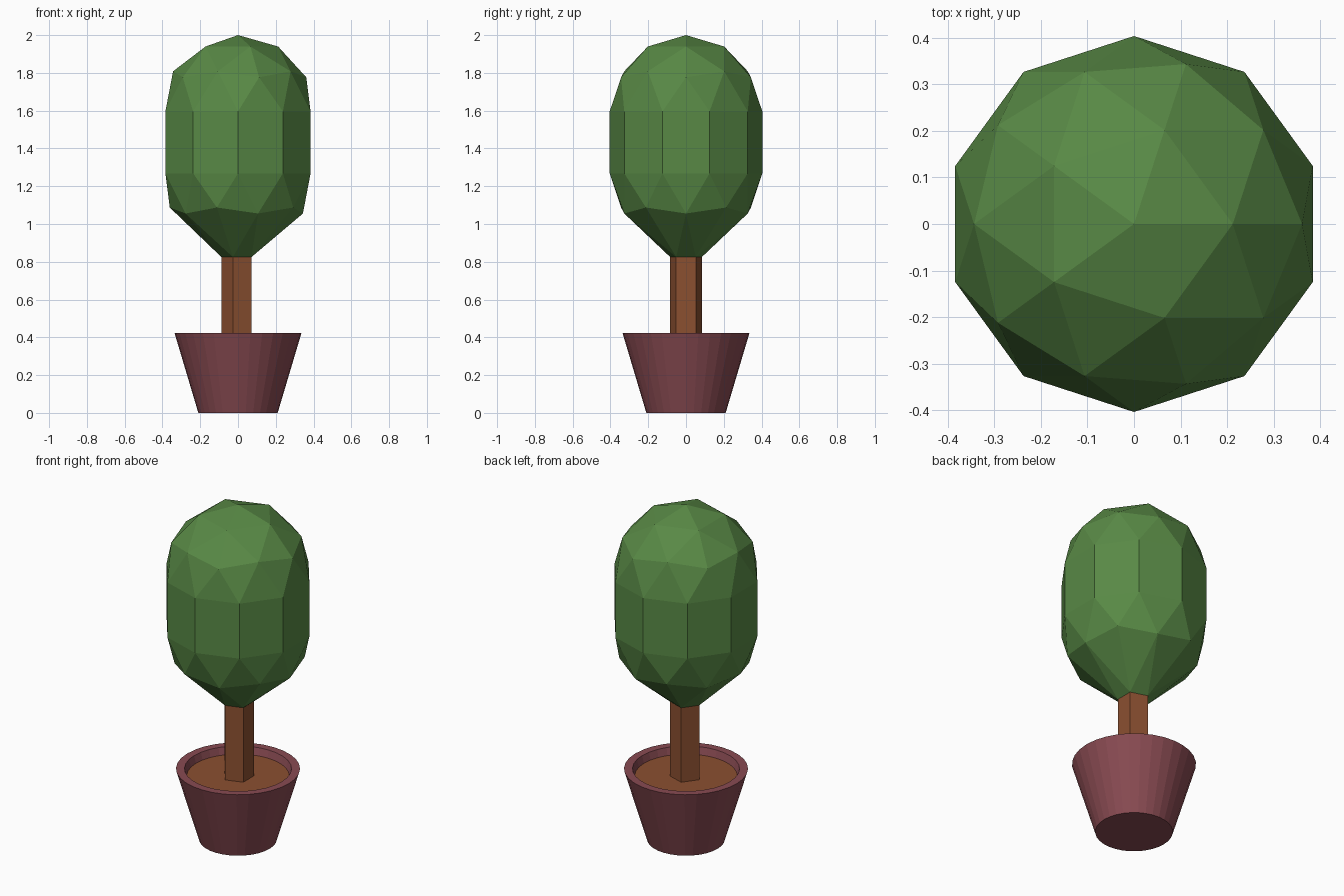
import bpy, bmesh
from math import cos, sin, pi

if "Cube" in bpy.data.objects:
    bpy.data.objects.remove(bpy.data.objects["Cube"])


def material(name, rgb):
    m = bpy.data.materials.new(name)
    m.diffuse_color = (*rgb, 1)
    m.use_nodes = True
    m.node_tree.nodes["Principled BSDF"].inputs["Base Color"].default_value = m.diffuse_color
    return m


GREEN = material("leaf_green", (0.098, 0.25, 0.06))
BROWN = material("wood_brown", (0.26, 0.08, 0.03))
CLAY = material("pot_red", (0.25, 0.07, 0.085))


def finish(bm, name, mat):
    bmesh.ops.recalc_face_normals(bm, faces=bm.faces)
    me = bpy.data.meshes.new(name)
    bm.to_mesh(me)
    bm.free()
    me.materials.append(mat)
    ob = bpy.data.objects.new(name, me)
    bpy.context.collection.objects.link(ob)
    return ob


def lathe(name, profile, sides, mat, start=0.0, caps=()):
    """Rings of (radius, z) joined by quads; caps lists ring indices to fill."""
    bm = bmesh.new()
    rings = []
    for r, z in profile:
        angles = [start + 2 * pi * i / sides for i in range(sides)]
        rings.append([bm.verts.new((r * cos(a), r * sin(a), z)) for a in angles])
    for a, b in zip(rings, rings[1:]):
        for i in range(sides):
            j = (i + 1) % sides
            bm.faces.new((a[i], a[j], b[j], b[i]))
    for c in caps:
        bm.faces.new(rings[c])
    return finish(bm, name, mat)


TRUNK_R, TRUNK_TOP, SOIL_Z = 0.088, 0.825, 0.38

# Pot: tapered wall with a rim and inner lip
lathe("pot", [(0.21, 0), (0.336, 0.423), (0.29, 0.423), (0.278, SOIL_Z)],
      32, CLAY, caps=(0,))

# Soil disc inside the pot
bm = bmesh.new()
bmesh.ops.create_circle(bm, cap_ends=True, radius=0.278, segments=32)
bmesh.ops.translate(bm, verts=bm.verts, vec=(0, 0, SOIL_Z))
soil = finish(bm, "soil", BROWN)
if soil.data.polygons[0].normal.z < 0:
    soil.data.flip_normals()

# Trunk: five-sided post
lathe("trunk", [(TRUNK_R, SOIL_Z), (TRUNK_R, TRUNK_TOP)], 5, BROWN, start=pi)

# Foliage: icosphere stretched at its equator, underside drawn in to the trunk
R = 0.404
bm = bmesh.new()
bmesh.ops.create_icosphere(bm, subdivisions=2, radius=R)
lower = [f for f in bm.faces if f.calc_center_median().z < 0]
ext = bmesh.ops.extrude_face_region(bm, geom=lower)
moved = [g for g in ext["geom"] if isinstance(g, bmesh.types.BMVert)]
pole = min(moved, key=lambda v: v.co.z)
for v in moved:
    if v is not pole and v.co.z < -0.7 * R:
        s = TRUNK_R / v.co.xy.length
        v.co = (v.co.x * s, v.co.y * s, TRUNK_TOP - 1.596)
    else:
        v.co.z -= 0.328
bmesh.ops.delete(bm, geom=[pole], context='VERTS')
bmesh.ops.translate(bm, verts=bm.verts, vec=(0, 0, 1.596))
finish(bm, "foliage", GREEN)
